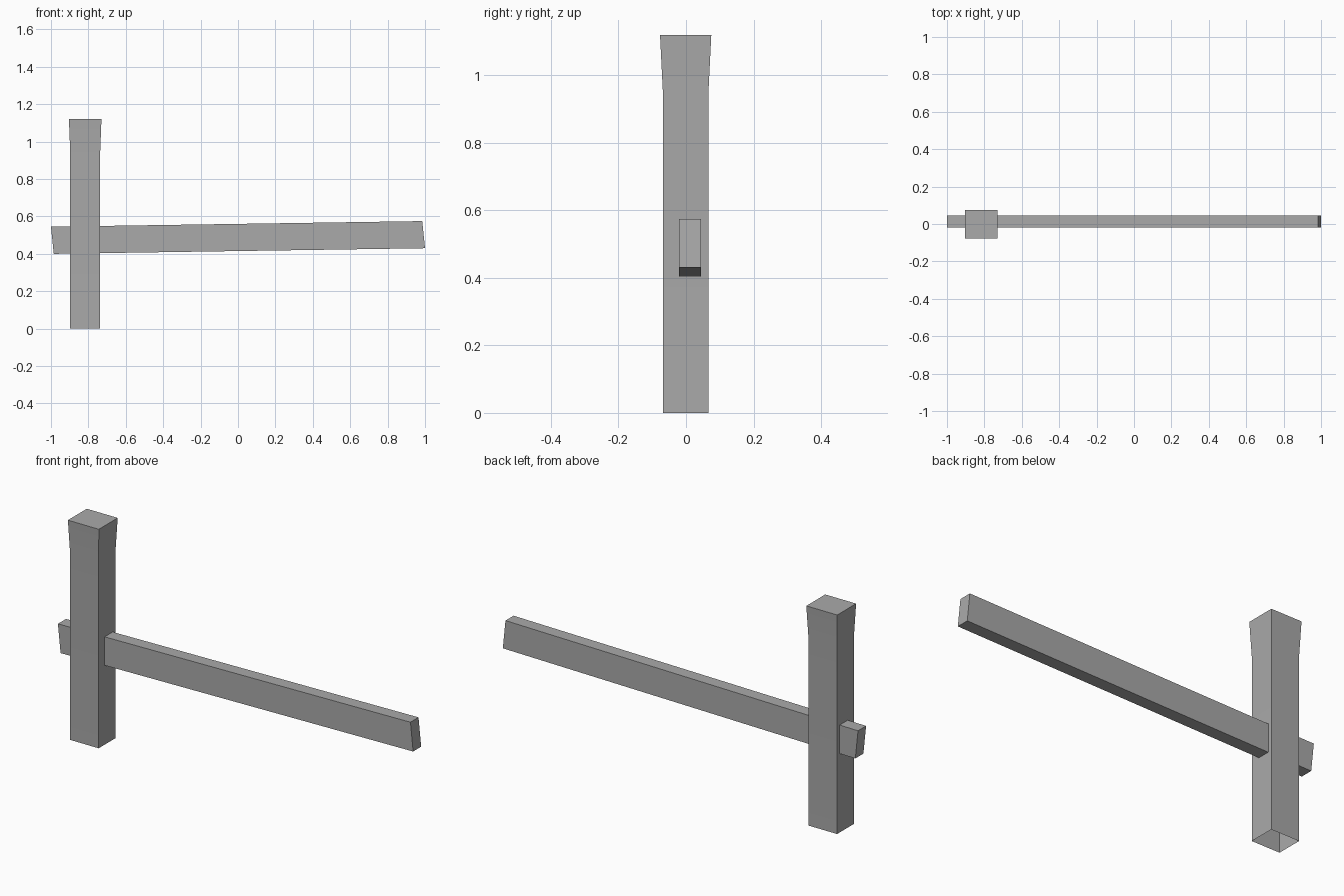
import bpy
import bmesh

cube = bpy.data.objects.get("Cube")
if cube:
    bpy.data.objects.remove(cube, do_unlink=True)

grey = bpy.data.materials.new("plain grey")
grey.use_nodes = True
grey.diffuse_color = (0.4, 0.4, 0.4, 1)
grey.node_tree.nodes["Principled BSDF"].inputs["Base Color"].default_value = (0.4, 0.4, 0.4, 1)


def loft(name, rings, cap_start=True):
    """Skin a row of four-cornered rings and cap the ends."""
    bm = bmesh.new()
    loops = [[bm.verts.new(p) for p in ring] for ring in rings]
    for a, b in zip(loops, loops[1:]):
        for i in range(4):
            j = (i + 1) % 4
            bm.faces.new((a[i], a[j], b[j], b[i]))
    bm.faces.new(loops[-1])
    if cap_start:
        bm.faces.new(loops[0][::-1])
    bm.normal_update()
    mesh = bpy.data.meshes.new(name)
    bm.to_mesh(mesh)
    bm.free()
    mesh.materials.append(grey)
    obj = bpy.data.objects.new(name, mesh)
    bpy.context.collection.objects.link(obj)
    bpy.ops.object.select_all(action="DESELECT")
    obj.select_set(True)
    bpy.context.view_layer.objects.active = obj
    bpy.ops.object.shade_smooth_by_angle()
    return obj


def post_ring(z, half_x, half_y):
    cx, cy = -0.817, -0.001
    return [(cx + sx * half_x, cy + sy * half_y, z)
            for sx, sy in ((-1, -1), (1, -1), (1, 1), (-1, 1))]


def rail_ring(top, bottom):
    back, front = 0.045, -0.02
    return [(top[0], front, top[1]), (bottom[0], front, bottom[1]),
            (bottom[0], back, bottom[1]), (top[0], back, top[1])][::-1]


# Upright post: straight shaft with a flared head, open underneath
loft("post", [post_ring(0, 0.08, 0.067),
              post_ring(0.94, 0.08, 0.067),
              post_ring(1.12, 0.087, 0.076)], cap_start=False)

# Long rail through the post, rising slightly, with slanted ends
loft("rail", [rail_ring((-1, 0.545), (-0.985, 0.4)),
              rail_ring((0.985, 0.575), (1, 0.43))])
